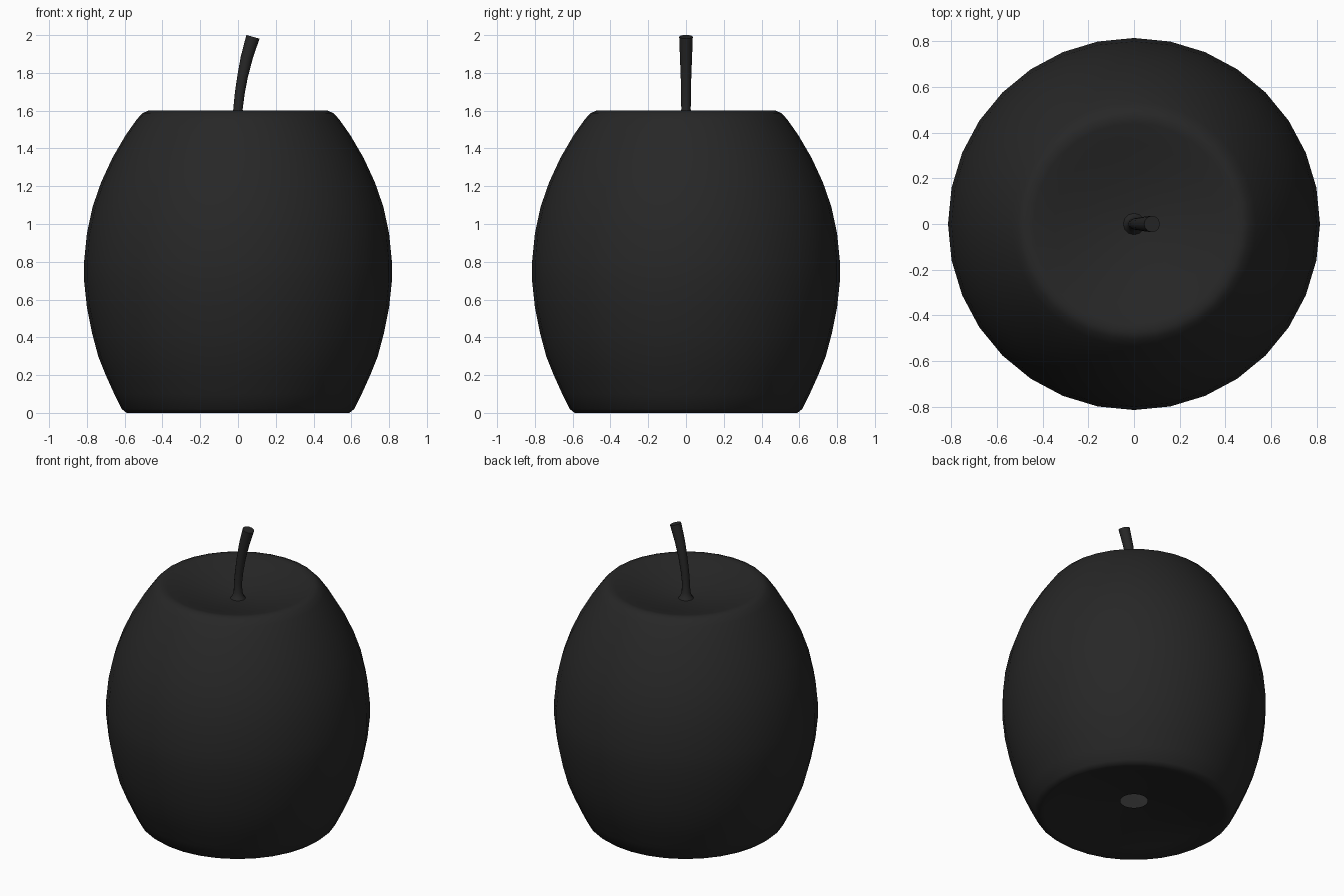
import bpy
import bmesh
import math
from mathutils import Matrix

if "Cube" in bpy.data.objects:
    bpy.data.objects.remove(bpy.data.objects["Cube"], do_unlink=True)


def make_material(name, colour):
    mat = bpy.data.materials.new(name)
    mat.use_nodes = True
    mat.diffuse_color = colour
    mat.node_tree.nodes["Principled BSDF"].inputs["Base Color"].default_value = colour
    return mat


def add_object(name, bm, mat, angle):
    mesh = bpy.data.meshes.new(name)
    bmesh.ops.recalc_face_normals(bm, faces=bm.faces)
    bm.to_mesh(mesh)
    bm.free()
    mesh.materials.append(mat)
    obj = bpy.data.objects.new(name, mesh)
    bpy.context.collection.objects.link(obj)
    bpy.ops.object.select_all(action="DESELECT")
    obj.select_set(True)
    bpy.context.view_layer.objects.active = obj
    bpy.ops.object.shade_smooth_by_angle(angle=math.radians(angle))
    return obj


def bridge(bm, rings):
    for low, high in zip(rings, rings[1:]):
        n = len(low)
        for i in range(n):
            j = (i + 1) % n
            bm.faces.new((low[i], low[j], high[j], high[i]))


def circle(bm, radius, sides, matrix):
    return bmesh.ops.create_circle(bm, segments=sides, radius=radius, matrix=matrix)["verts"]


charcoal = make_material("charcoal", (0.02, 0.02, 0.02, 1))

# Fruit body: lathed profile with a hollow base, open at its centre, and a dished top
profile = [(0.085, 0.08), (0.3, 0.055), (0.48, 0.02), (0.56, 0.002), (0.59, 0),
           (0.615, 0.02), (0.655, 0.1), (0.7, 0.2), (0.74, 0.3), (0.772, 0.42),
           (0.8, 0.56), (0.815, 0.7), (0.815, 0.8), (0.8, 0.95), (0.77, 1.09),
           (0.725, 1.22), (0.665, 1.35), (0.595, 1.47), (0.535, 1.555),
           (0.505, 1.587), (0.475, 1.6), (0.44, 1.594), (0.35, 1.568),
           (0.22, 1.532), (0.1, 1.51), (0.03, 1.505)]
bm = bmesh.new()
bridge(bm, [circle(bm, r, 32, Matrix.Translation((0, 0, z))) for r, z in profile])
add_object("fruit_body", bm, charcoal, 60)

# Stem: flared foot, then a leaning tube that widens to a flat cut tip
path = [(0, 1.5, 0.052, 0), (0, 1.52, 0.036, 0), (0, 1.55, 0.027, 0),
        (0, 1.61, 0.025, 2), (0.009, 1.69, 0.026, 7), (0.024, 1.78, 0.028, 11),
        (0.046, 1.88, 0.032, 14), (0.079, 1.991, 0.036, 16)]
bm = bmesh.new()
rings = []
for x, z, radius, lean in path:
    place = Matrix.Translation((x, 0, z)) @ Matrix.Rotation(math.radians(lean), 4, "Y")
    rings.append(circle(bm, radius, 12, place))
bridge(bm, rings)
bm.faces.new(rings[-1])
add_object("stem", bm, charcoal, 50)
